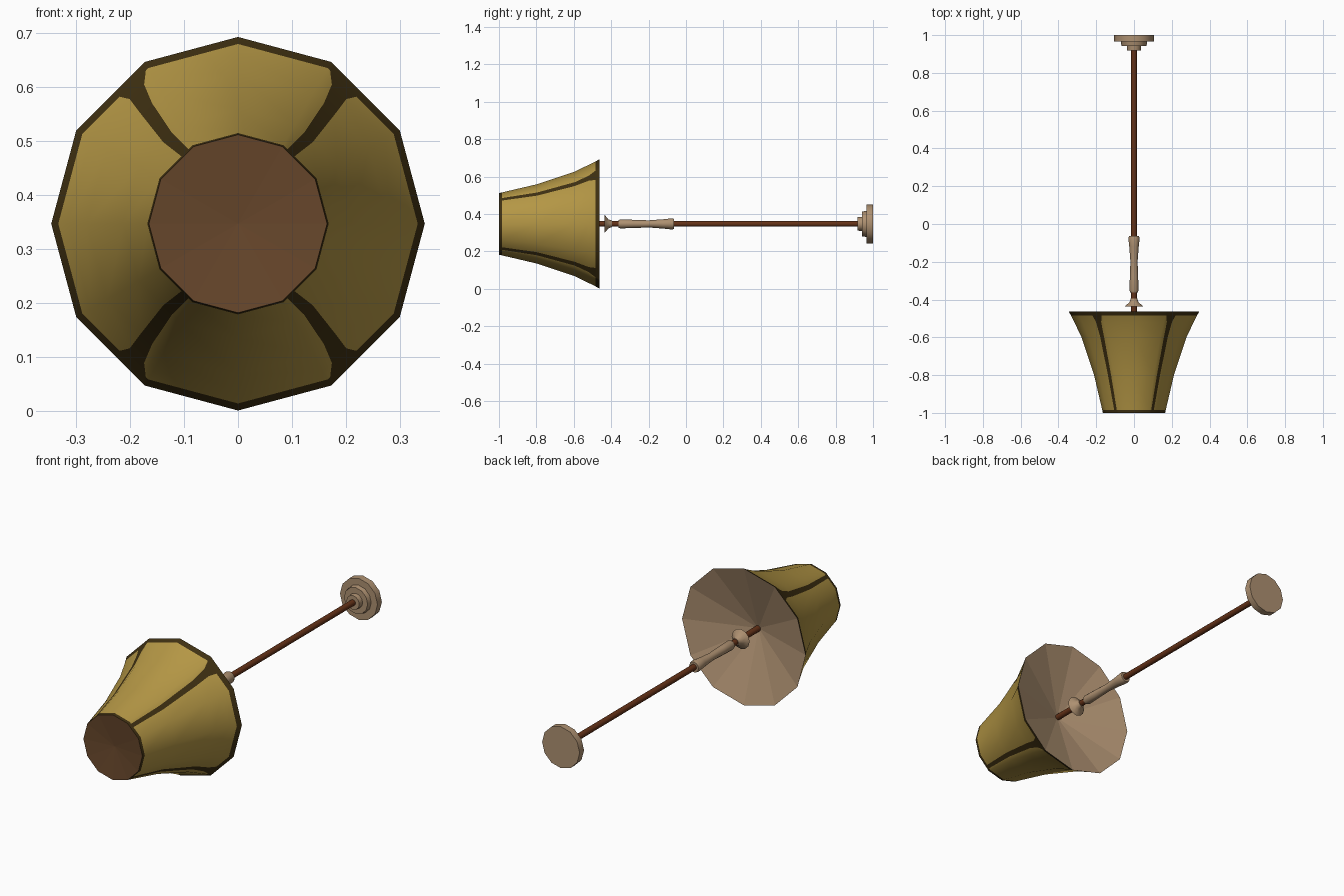
import bpy, bmesh, math

if "Cube" in bpy.data.objects:
    bpy.data.objects.remove(bpy.data.objects["Cube"])

CZ = 0.347          # height of the long axis
R30 = math.radians(30)


def mat(name, rgb):
    m = bpy.data.materials.new(name)
    m.diffuse_color = (*rgb, 1)
    m.use_nodes = True
    m.node_tree.nodes["Principled BSDF"].inputs["Base Color"].default_value = m.diffuse_color
    return m


GOLD = mat("gold", (0.46, 0.31, 0.06))
DARK = mat("dark_trim", (0.050, 0.030, 0.006))
TAN = mat("tan", (0.42, 0.28, 0.165))
BROWN = mat("brown_end", (0.135, 0.062, 0.024))
ROD = mat("rod_brown", (0.13, 0.032, 0.009))


def finish(bm, name, mats, angle=None):
    bmesh.ops.recalc_face_normals(bm, faces=bm.faces)
    me = bpy.data.meshes.new(name)
    bm.to_mesh(me)
    bm.free()
    for m in mats:
        me.materials.append(m)
    ob = bpy.data.objects.new(name, me)
    bpy.context.collection.objects.link(ob)
    if angle:
        bpy.ops.object.select_all(action='DESELECT')
        ob.select_set(True)
        bpy.context.view_layer.objects.active = ob
        bpy.ops.object.shade_smooth_by_angle(angle=math.radians(angle))
    return ob


def point(r, deg, y):
    """Point on the 12-sided outline of corner radius r."""
    a = math.radians(deg)
    k = math.cos(R30 / 2) / math.cos(a % R30 - R30 / 2)
    return (r * k * math.cos(a), y, CZ + r * k * math.sin(a))


def skin(bm, a, b):
    n = len(a)
    return [bm.faces.new((a[i], a[(i + 1) % n], b[(i + 1) % n], b[i])) for i in range(n)]


def cone_cap(bm, ring, y, index):
    tip = bm.verts.new((0, y, CZ))
    for i in range(len(ring)):
        bm.faces.new((ring[i], ring[(i + 1) % len(ring)], tip)).material_index = index


def lathe(name, profile, material, angle=35, sides=12):
    bm = bmesh.new()
    rings = [[bm.verts.new(point(r, 360 / sides * i, y)) for i in range(sides)]
             for y, r in profile]
    for a, b in zip(rings, rings[1:]):
        skin(bm, a, b)
    bm.faces.new(rings[0])
    bm.faces.new(rings[-1])
    return finish(bm, name, [material], angle)


# flared shade: y, radius, and the two edge angles of the dark ribs
SHADE = [(-1.0, 0.165, 50, 57), (-0.985, 0.168, 50, 56.5), (-0.797, 0.212, 47.5, 54),
         (-0.594, 0.28, 48.5, 54.5), (-0.52, 0.316, 49, 56), (-0.485, 0.333, 47, 59),
         (-0.463, 0.346, 47, 59)]
bm = bmesh.new()
rings = []
for y, r, lo, hi in SHADE:
    degs = [30 * i for i in range(12)]
    degs += [lo, hi, 180 - hi, 180 - lo, 180 + lo, 180 + hi, 360 - hi, 360 - lo]
    rings.append([bm.verts.new(point(r, d, y)) for d in sorted(degs)])
ribs = (2, 7, 12, 17)
for k in range(len(rings) - 1):
    for i, f in enumerate(skin(bm, rings[k], rings[k + 1])):
        rim = k in (0, len(rings) - 2)
        f.material_index = 1 if rim or i in ribs else 0
cone_cap(bm, rings[0], -0.985, 2)      # brown front end
cone_cap(bm, rings[-1], -0.58, 3)      # tan hollow at the back
shade = finish(bm, "shade", [GOLD, DARK, BROWN, TAN], 40)
for p in shade.data.polygons:          # end caps stay faceted
    if p.material_index > 1:
        p.use_smooth = False

# long rod and its fittings
lathe("rod", [(-0.60, 0.015), (0.93, 0.015)], ROD)
lathe("flared_collar", [(-0.437, 0.05), (-0.428, 0.040), (-0.415, 0.024), (-0.395, 0.017)], TAN)
lathe("grip_sleeve", [(-0.362, 0.020), (-0.35, 0.024), (-0.28, 0.022), (-0.20, 0.019),
                      (-0.12, 0.025), (-0.075, 0.030), (-0.063, 0.026)], TAN)

# stepped mounting plate
lathe("mount_plate", [(0.918, 0.036), (0.942, 0.038), (0.942, 0.066), (0.965, 0.070),
                      (0.965, 0.105), (1.0, 0.105)], TAN)
